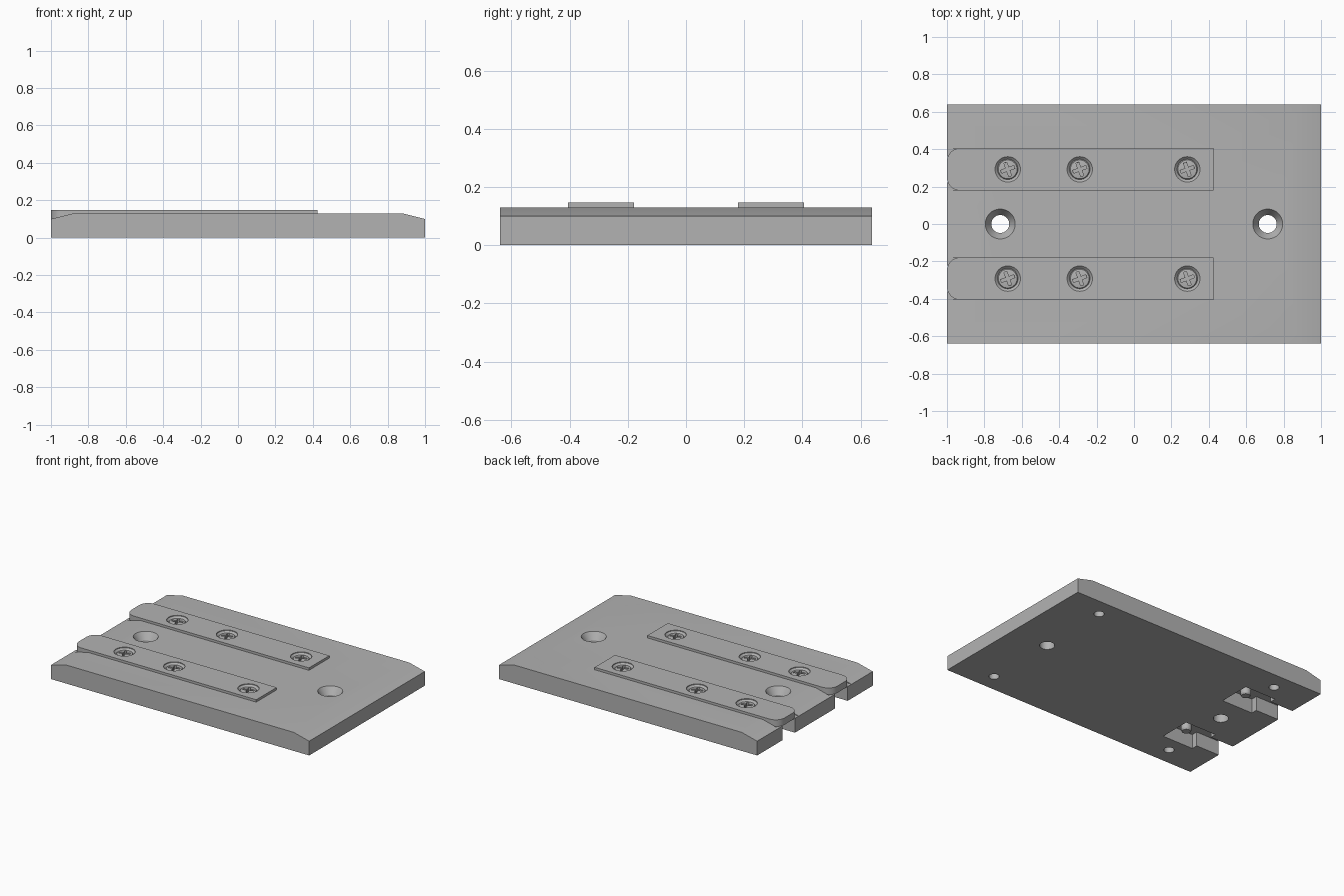
import bpy, bmesh
from math import radians, pi, cos, sin

old = bpy.data.objects.get("Cube")
if old:
    bpy.data.objects.remove(old, do_unlink=True)

grey = bpy.data.materials.new("satin grey")
grey.use_nodes = True
colour = (0.45, 0.45, 0.45, 1)
grey.diffuse_color = colour
grey.node_tree.nodes["Principled BSDF"].inputs["Base Color"].default_value = colour


def finish(name, bm):
    bmesh.ops.recalc_face_normals(bm, faces=bm.faces)
    mesh = bpy.data.meshes.new(name)
    bm.to_mesh(mesh)
    bm.free()
    mesh.materials.append(grey)
    obj = bpy.data.objects.new(name, mesh)
    bpy.context.collection.objects.link(obj)
    return obj


def extrude(name, points, offset):
    """Close a 3D outline and sweep it along an offset."""
    bm = bmesh.new()
    face = bm.faces.new([bm.verts.new(p) for p in points])
    swept = bmesh.ops.extrude_face_region(bm, geom=[face])["geom"]
    verts = [g for g in swept if isinstance(g, bmesh.types.BMVert)]
    bmesh.ops.translate(bm, verts=verts, vec=offset)
    return finish(name, bm)


def box(name, x, y, z):
    outline = [(x[0], y[0], z[0]), (x[1], y[0], z[0]), (x[1], y[1], z[0]), (x[0], y[1], z[0])]
    return extrude(name, outline, (0, 0, z[1] - z[0]))


def turned(name, x, y, profile, sides=32):
    """Solid of revolution from (radius, height) pairs, bottom to top."""
    bm = bmesh.new()
    rings = [[bm.verts.new((x + r * cos(2 * pi * i / sides), y + r * sin(2 * pi * i / sides), z))
              for i in range(sides)] for r, z in profile]
    for a, b in zip(rings, rings[1:]):
        for i in range(sides):
            j = (i + 1) % sides
            bm.faces.new((a[i], a[j], b[j], b[i]))
    bm.faces.new(rings[0])
    bm.faces.new(rings[-1])
    return finish(name, bm)


def activate(obj):
    bpy.ops.object.select_all(action="DESELECT")
    obj.select_set(True)
    bpy.context.view_layer.objects.active = obj


def cut(obj, *cutters):
    activate(obj)
    for cutter in cutters:
        mod = obj.modifiers.new("cut", "BOOLEAN")
        mod.operation = "DIFFERENCE"
        mod.solver = "EXACT"
        mod.object = cutter
        bpy.ops.object.modifier_apply(modifier=mod.name)
        bpy.data.objects.remove(cutter, do_unlink=True)


def smooth(obj):
    activate(obj)
    bpy.ops.object.shade_smooth_by_angle(angle=radians(30))


TOP, SEAT, STRIP_TOP = 0.13, 0.10, 0.147
STRIP_Y, STRIP_HALF, STRIP_END = 0.292, 0.113, 0.425
SCREW_X = (-0.675, -0.29, 0.285)

# Base plate with sloped ends
plate = extrude("base_plate", [(-1, -0.64, 0), (1, -0.64, 0), (1, -0.64, SEAT), (0.88, -0.64, TOP),
                               (-0.88, -0.64, TOP), (-1, -0.64, SEAT)], (0, 1.28, 0))

# Countersunk mounting holes
for x in (-0.715, 0.715):
    cut(plate, turned("hole_cutter", x, 0, [(0.048, -0.1), (0.048, 0.08), (0.08, TOP), (0.08, 0.2)]))

# Blind holes in the underside
for x in (-0.72, 0.72):
    for y in (-0.515, 0.515):
        cut(plate, turned("foot_cutter", x, y, [(0.033, -0.1), (0.033, 0.06)], 24))

for side, label in ((1, "left"), (-1, "right")):
    yc = side * STRIP_Y
    lo, hi = yc - STRIP_HALF, yc + STRIP_HALF

    # Seat for the strip, and the keyhole slot beneath it
    cut(plate, box("seat_cutter", (-1.1, STRIP_END), (lo, hi), (SEAT, 0.2)),
        box("pocket_cutter", (-0.82, -0.58), (lo, hi), (-0.1, SEAT + 0.01)),
        box("slot_cutter", (-1.1, -0.7), (yc - 0.07, yc + 0.07), (-0.1, SEAT + 0.01)))

    # Strip with rounded outer corners
    r = 0.07
    outline = [(STRIP_END, lo, SEAT), (STRIP_END, hi, SEAT)]
    for cy, start in ((hi - r, 90), (lo + r, 180)):
        for i in range(9):
            a = radians(start + i * 90 / 8)
            outline.append((-1 + r + r * cos(a), cy + r * sin(a), SEAT))
    strip = extrude(label + "_strip", outline, (0, 0, STRIP_TOP - SEAT))

    # Countersunk screws with cross recesses
    for n, x in enumerate(SCREW_X, 1):
        cut(strip, turned("sink_cutter", x, yc, [(0.034, 0.05), (0.034, 0.108), (0.068, 0.142), (0.068, 0.2)]))
        screw = turned(f"{label}_screw_{n}", x, yc,
                       [(0.028, 0.02), (0.034, 0.03), (0.034, 0.107), (0.055, 0.128), (0.05, 0.134), (0.03, 0.137)])
        for turn in (20, 110):
            c, s = cos(radians(turn)), sin(radians(turn))
            arm = [(x + c * u - s * v, yc + s * u + c * v, 0.112)
                   for u, v in ((-0.038, -0.008), (0.038, -0.008), (0.038, 0.008), (-0.038, 0.008))]
            cut(screw, extrude("cross_cutter", arm, (0, 0, 0.1)))
        smooth(screw)
    smooth(strip)

smooth(plate)
